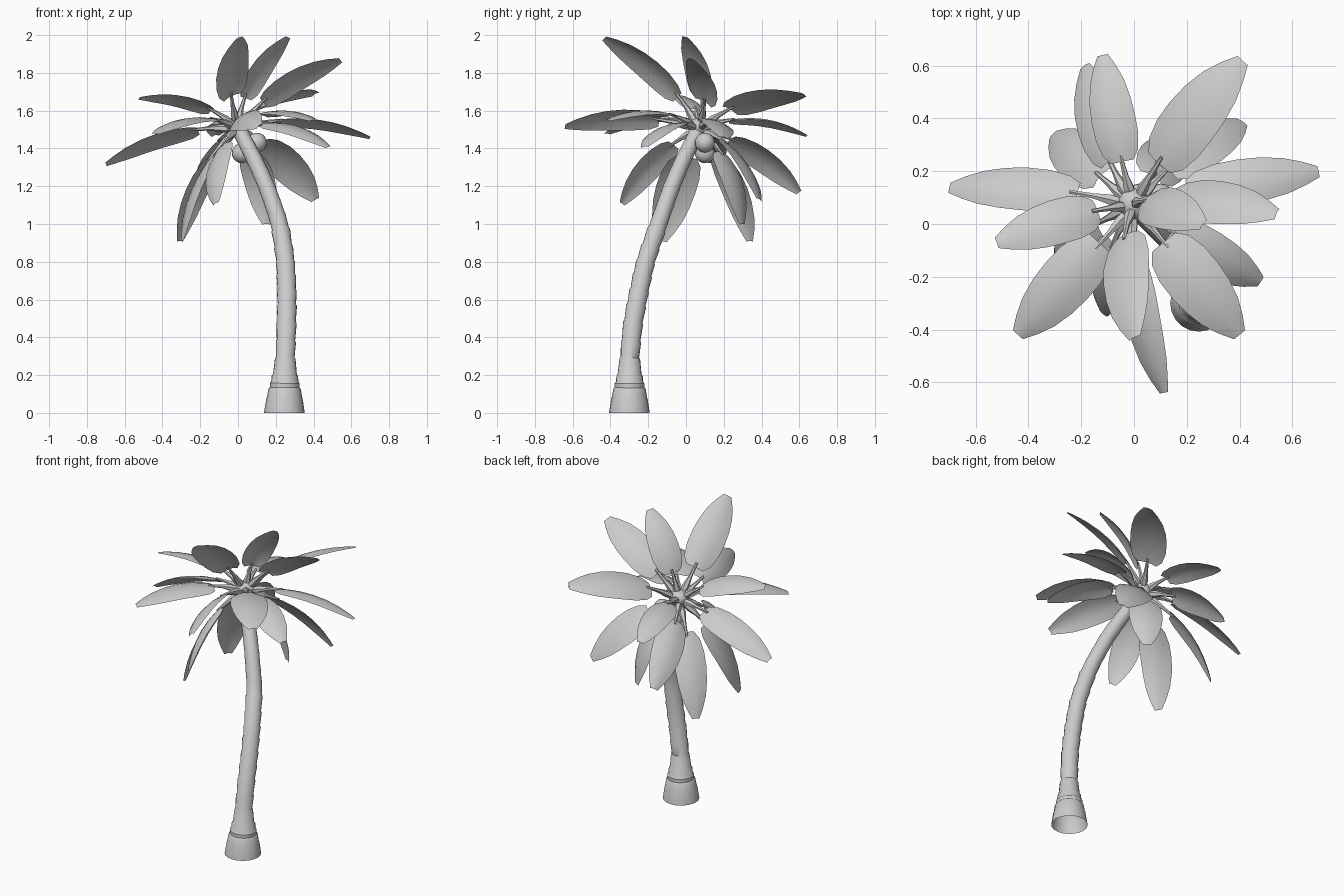
import bpy, bmesh, math
from mathutils import Vector

if "Cube" in bpy.data.objects:
    bpy.data.objects.remove(bpy.data.objects["Cube"])

UP = Vector((0, 0, 1))
HEART = Vector((0, 0.07, 1.50))


def lerp_table(table, t):
    for (a, va), (b, vb) in zip(table, table[1:]):
        if t <= b:
            return va + (vb - va) * (t - a) / (b - a)
    return table[-1][1]


def add_object(name, bm):
    mesh = bpy.data.meshes.new(name)
    bm.to_mesh(mesh)
    bm.free()
    for p in mesh.polygons:
        p.use_smooth = True
    mesh.set_sharp_from_angle(angle=math.radians(40))
    obj = bpy.data.objects.new(name, mesh)
    bpy.context.collection.objects.link(obj)
    return obj


def tube(bm, rings, sides, close_end=True):
    """rings: (centre, direction, radius)"""
    prev = None
    for c, d, r in rings:
        u = d.cross(Vector((0.31, 0.95, 0.02))).normalized()
        v = d.cross(u).normalized()
        ring = [bm.verts.new(c + r * (u * math.cos(a) + v * math.sin(a)))
                for a in (2 * math.pi * i / sides for i in range(sides))]
        if prev:
            for i in range(sides):
                j = (i + 1) % sides
                bm.faces.new((prev[i], prev[j], ring[j], ring[i]))
        prev = ring
    if close_end:
        bm.faces.new(prev)


# Leaning trunk: flared, open foot and soft stepped bark rings
PATH = [(0, (0.245, -0.30)), (0.3, (0.25, -0.298)), (0.45, (0.257, -0.285)),
        (0.6, (0.260, -0.258)), (0.8, (0.253, -0.215)), (1.0, (0.222, -0.145)),
        (1.2, (0.152, -0.075)), (1.35, (0.083, -0.01)), (1.43, (0.042, 0.03)),
        (1.5, (0.0, 0.07))]
PATH = [(z, Vector((*p, z))) for z, p in PATH]
RADIUS = [(0, 0.108), (0.08, 0.094), (0.13, 0.080), (0.2, 0.064), (0.29, 0.049),
          (0.6, 0.048), (1.0, 0.045), (1.3, 0.042), (1.5, 0.038)]
STEPS = [0, 0.08, 0.13, 0.16, 0.20, 0.29, 0.38, 0.48, 0.57, 0.65, 0.73, 0.80, 0.88,
         0.97, 1.05, 1.12, 1.2, 1.28, 1.35, 1.42, 1.49]


def spine(z):
    pts = [lerp_table(PATH, min(max(z + o, 0), 1.5)) for o in (-0.05, 0, 0.05)]
    p = (pts[0] + pts[1] * 2 + pts[2]) / 4
    p.z = z
    return p, (pts[2] - pts[0]).normalized()


rings = []
for z0, z1 in zip(STEPS, STEPS[1:]):
    lip = 0.005 if 0.1 < z1 < 1.0 else 0.0015
    for z, extra in ((z0 + 0.004 * (z0 > 0), 0), (z1 - 0.004, lip)):
        p, d = spine(z)
        if z < 0.01:
            d = UP
        rings.append((p, d, lerp_table(RADIUS, z) + extra))
bm = bmesh.new()
tube(bm, rings, 20)
add_object("trunk", bm)


# Crown heart and coconuts
def ball(name, centre, r, squash=1.0):
    bm = bmesh.new()
    bmesh.ops.create_uvsphere(bm, u_segments=16, v_segments=10, radius=r)
    bmesh.ops.scale(bm, vec=(1, 1, squash), verts=bm.verts)
    bmesh.ops.translate(bm, vec=centre, verts=bm.verts)
    add_object(name, bm)


ball("crown_heart", (0, 0.075, 1.515), 0.06, 0.8)
for n, c in enumerate([(0.10, 0.10, 1.43), (0.02, 0.10, 1.375)]):
    ball(f"coconut_{n + 1}", c, 0.053)

# Fronds: tip position, half width, roll in degrees
FRONDS = [
    ((-0.70, 0.14, 1.32), 0.09, -25), ((-0.52, -0.07, 1.67), 0.09, -18),
    ((-0.44, -0.42, 1.48), 0.105, 0), ((0.11, -0.64, 1.52), 0.085, -40),
    ((0.00, -0.43, 1.985), 0.105, -35), ((0.40, -0.42, 1.55), 0.11, 0),
    ((0.48, -0.22, 1.41), 0.09, -10), ((0.54, 0.04, 1.87), 0.10, 35),
    ((0.70, 0.20, 1.46), 0.09, 15), ((0.41, 0.62, 1.69), 0.115, 22),
    ((0.41, 0.39, 1.13), 0.11, 30), ((-0.12, 0.64, 1.47), 0.085, 10),
    ((-0.19, 0.60, 1.17), 0.095, 30), ((-0.31, 0.34, 0.91), 0.095, 0),
    ((0.26, 0.00, 1.99), 0.09, 25), ((0.15, 0.30, 1.00), 0.10, 0),
    ((-0.12, -0.34, 1.11), 0.09, -35), ((-0.30, -0.13, 0.91), 0.11, -20)]
# Blade outline: fraction along the frond, fraction of half width
OUTLINE = [(0.29, 0.52), (0.35, 0.82), (0.46, 0.98), (0.58, 1.0), (0.70, 0.94),
           (0.82, 0.78), (0.92, 0.52), (1.0, 0.24)]

for n, (tip, half, roll) in enumerate(FRONDS):
    chord = Vector(tip) - HEART
    d = chord.normalized()
    flat = d.cross(UP).normalized()
    normal = flat.cross(d).normalized()
    a = math.radians(roll)
    side = flat * math.cos(a) + normal * math.sin(a)
    face = side.cross(d).normalized()
    bulge = 0.075

    # The midrib bends in the plane of the rolled blade's normal
    def mid(t):
        return HEART + chord * t + face * bulge * 4 * t * (1 - t)

    # Curved blade, slightly arched across its width
    bm = bmesh.new()
    prev = None
    for t, w in OUTLINE:
        row = [bm.verts.new(mid(t) + side * half * w * s - face * 0.022 * w * s * s)
               for s in (-1, -0.5, 0, 0.5, 1)]
        if prev:
            for i in range(4):
                bm.faces.new((prev[i], prev[i + 1], row[i + 1], row[i]))
        prev = row
    add_object(f"frond_blade_{n + 1}", bm)

    # Tapered stalk
    bm = bmesh.new()
    tube(bm, [(mid(t), d, r) for t, r in
              ((0.03, 0.016), (0.12, 0.022), (0.2, 0.012), (0.33, 0.007))], 6)
    add_object(f"frond_stalk_{n + 1}", bm)
